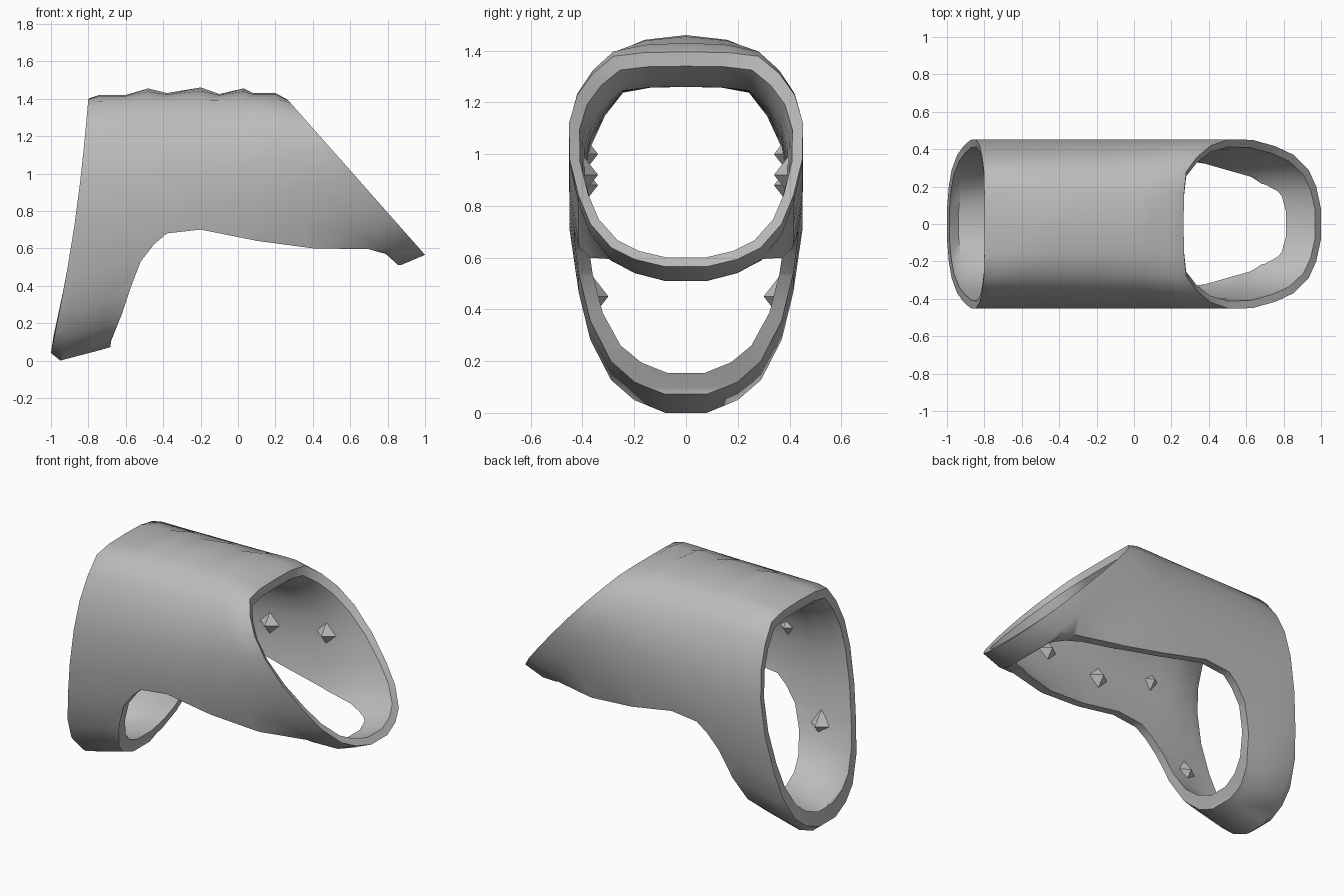
import bpy, bmesh, math
from mathutils import Matrix

cube = bpy.data.objects.get("Cube")
if cube:
    bpy.data.objects.remove(cube, do_unlink=True)

# One plain grey for everything
grey = bpy.data.materials.new("plain grey")
grey.use_nodes = True
grey.diffuse_color = (0.5, 0.5, 0.5, 1)
grey.node_tree.nodes["Principled BSDF"].inputs["Base Color"].default_value = (0.5, 0.5, 0.5, 1)


def make_object(name, bm):
    bmesh.ops.recalc_face_normals(bm, faces=bm.faces)
    mesh = bpy.data.meshes.new(name)
    bm.to_mesh(mesh)
    bm.free()
    mesh.materials.append(grey)
    obj = bpy.data.objects.new(name, mesh)
    bpy.context.collection.objects.link(obj)
    return obj


# Half cross-section: (half width, fraction of the way from crown to strap)
HALF = [(0, 0), (0.16, 0.003), (0.28, 0.02), (0.36, 0.1), (0.42, 0.2), (0.452, 0.33),
        (0.45, 0.5), (0.415, 0.67), (0.37, 0.8), (0.29, 0.91), (0.2, 0.965), (0.08, 1), (0, 1)]
SECTION = HALF + [(-w, t) for w, t in HALF[-2:0:-1]]

# Rings from the upright opening to the slanted one: crown x, z and strap x, z
RINGS = [(-0.8, 1.4, -1.0, 0.04), (-0.74, 1.42, -0.95, 0), (-0.6, 1.42, -0.74, 0.055),
         (-0.48, 1.455, -0.55, 0.11), (-0.38, 1.43, -0.32, 0.16), (-0.2, 1.46, -0.05, 0.22),
         (-0.1, 1.425, 0.2, 0.28), (0.03, 1.455, 0.5, 0.39), (0.08, 1.43, 0.76, 0.505),
         (0.2, 1.43, 0.87, 0.51), (0.265, 1.395, 1.0, 0.565)]


def ring_points(ring, along, inner):
    xt, zt, xb, zb = ring
    crown = min(zt, 1.415)
    bump = zt - crown
    scale = 1
    if inner:
        # Thin rims, thicker crown between them, thinner strap at the slanted end
        swell = min(1, 2 * math.sin(math.pi * along))
        drop, lift = 0.055 + 0.1 * swell, 0.09 - 0.055 * along
        xb -= (xb - xt) / (crown - zb) * lift
        crown, zb, bump = crown - drop, zb + lift, 0
        scale = 0.91 - 0.04 * swell
    for w, t in SECTION:
        ridge = bump * max(0, 1 - (w / 0.28) ** 2) if t < 0.1 else 0
        bow = 0.025 * math.sin(math.pi * t) * (1 - along)
        yield (xt + (xb - xt) * t + bow, w * scale, crown + (zb - crown) * t + ridge)


# Shell: outer skin out, inner skin back, closed into a hollow tube
bm = bmesh.new()
last = len(RINGS) - 1
loops = []
for inner in (False, True):
    skin = [[bm.verts.new(p) for p in ring_points(r, i / last, inner)]
            for i, r in enumerate(RINGS)]
    loops += skin[::-1] if inner else skin
count = len(SECTION)
for i, a in enumerate(loops):
    b = loops[(i + 1) % len(loops)]
    for j in range(count):
        k = (j + 1) % count
        bm.faces.new((a[j], a[k], b[k], b[j]))
shell = make_object("shell", bm)

# Underside opening, leaving a strap at each end
EDGE = [(-0.7, -0.5), (-0.68, 0.1), (-0.62, 0.25), (-0.57, 0.4), (-0.52, 0.53),
        (-0.45, 0.62), (-0.38, 0.68), (-0.2, 0.7), (0.1, 0.64), (0.4, 0.6), (0.7, 0.595),
        (0.79, 0.57), (0.86, 0.507), (0.87, -0.5)]
bm = bmesh.new()
face = bm.faces.new([bm.verts.new((x, -1, z)) for x, z in EDGE])
side = bmesh.ops.extrude_face_region(bm, geom=[face])["geom"]
bmesh.ops.translate(bm, vec=(0, 2, 0), verts=[v for v in side if isinstance(v, bmesh.types.BMVert)])
cutter = make_object("underside_cutter", bm)
cutter.hide_render = True

cut = shell.modifiers.new("underside", "BOOLEAN")
cut.operation = "DIFFERENCE"
cut.solver = "EXACT"
cut.object = cutter
bpy.ops.object.select_all(action="DESELECT")
shell.select_set(True)
bpy.context.view_layer.objects.active = shell
bpy.ops.object.modifier_apply(modifier=cut.name)
bpy.data.objects.remove(cutter, do_unlink=True)
bpy.ops.object.shade_smooth_by_angle(angle=math.radians(45))

# Small pointed studs on the inner side walls
bm = bmesh.new()
for x, z in ((0.35, 0.92), (-0.05, 0.88), (-0.45, 1.0), (-0.7, 0.45)):
    for s in (-1, 1):
        wall = 0.335 if z < 0.6 else 0.375
        place = Matrix.Translation((x, s * wall, z)) @ Matrix.Rotation(s * math.pi / 2, 4, "X")
        bmesh.ops.create_cone(bm, cap_ends=True, segments=4, radius1=0.09, radius2=0,
                              depth=0.07, matrix=place)
make_object("inner_studs", bm)
